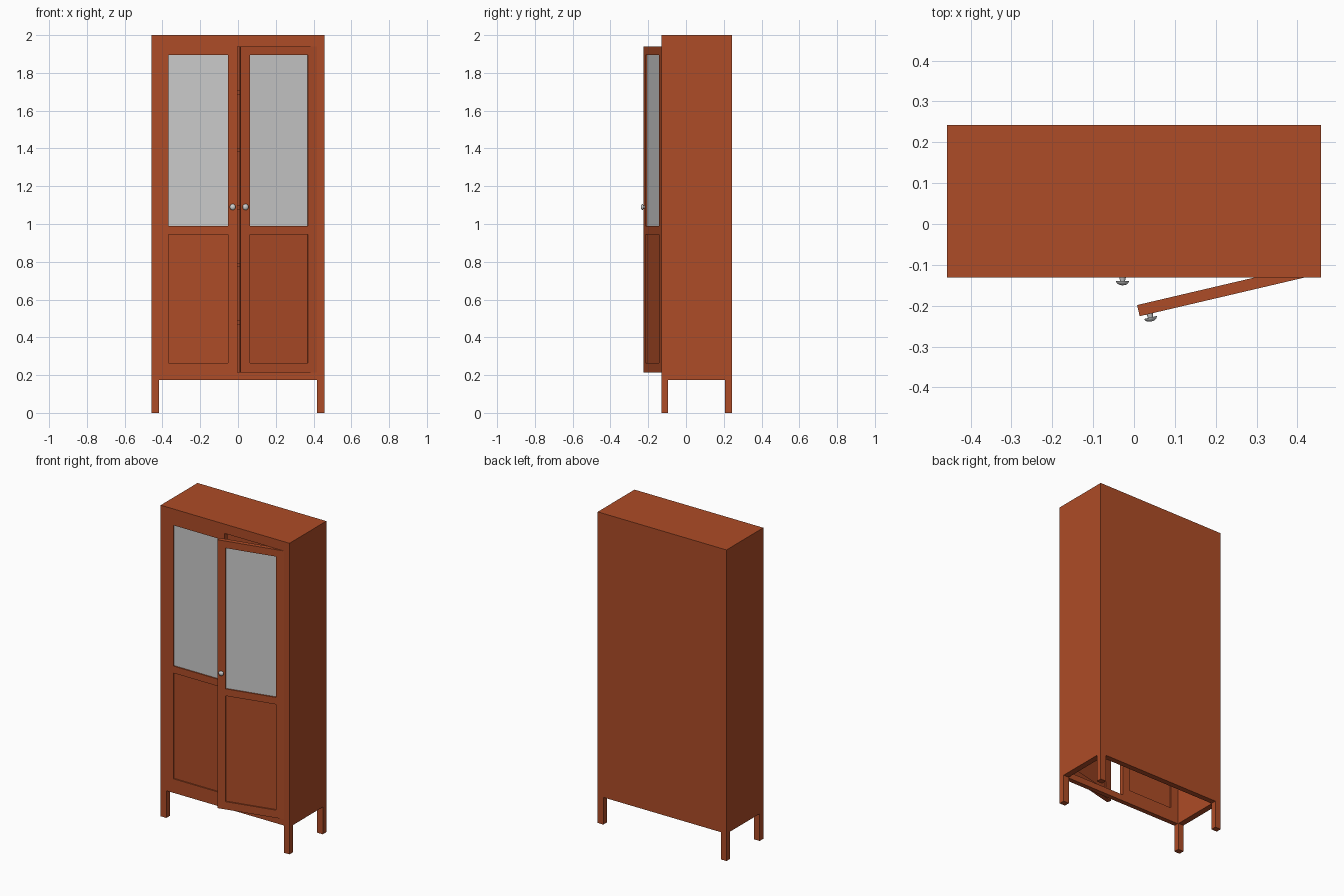
import bpy, bmesh, math
from mathutils import Matrix, Vector

if "Cube" in bpy.data.objects:
    bpy.data.objects.remove(bpy.data.objects["Cube"])


def material(name, rgb):
    m = bpy.data.materials.new(name)
    m.diffuse_color = (*rgb, 1)
    m.use_nodes = True
    m.node_tree.nodes["Principled BSDF"].inputs["Base Color"].default_value = m.diffuse_color
    return m


WOOD = material("red_brown_wood", (0.42, 0.072, 0.02))
GLASS = material("grey_glass", (0.60, 0.60, 0.60))
METAL = material("grey_metal", (0.62, 0.62, 0.62))


def boxes(name, mat, parts, location=(0, 0, 0), angle=0):
    """One object made of boxes, each given as (x0, x1, y0, y1, z0, z1)."""
    bm = bmesh.new()
    for x0, x1, y0, y1, z0, z1 in parts:
        mtx = Matrix.Translation(((x0 + x1) / 2, (y0 + y1) / 2, (z0 + z1) / 2))
        mtx = mtx @ Matrix.Diagonal((abs(x1 - x0), y1 - y0, z1 - z0, 1))
        bmesh.ops.create_cube(bm, size=1, matrix=mtx)
    return finish(name, mat, bm, location, angle)


def finish(name, mat, bm, location=(0, 0, 0), angle=0):
    me = bpy.data.meshes.new(name)
    bm.to_mesh(me)
    bm.free()
    me.materials.append(mat)
    ob = bpy.data.objects.new(name, me)
    ob.location = location
    ob.rotation_euler.z = angle
    bpy.context.collection.objects.link(ob)
    return ob


W, FRONT, BACK = 0.458, -0.131, 0.243    # carcass half width, front and back
BASE, TOP = 0.175, 2.0
SIDE = 0.04                              # side wall thickness
D0, D1 = 0.215, 1.94                     # door opening heights

# Carcass: hollow box, open underneath and at the front
carcass = boxes("carcass", WOOD, [(-W, W, FRONT, BACK, BASE, TOP)])
cutters = [
    boxes("cavity_cutter", WOOD, [(-W + 0.038, W - 0.038, FRONT + 0.03, BACK - 0.035, 0.1, TOP - 0.03)]),
    boxes("opening_cutter", WOOD, [(-W + SIDE, W - SIDE, FRONT - 0.1, FRONT + 0.05, D0, D1)]),
]
for c in cutters:
    c.hide_render = True
    mod = carcass.modifiers.new(c.name, 'BOOLEAN')
    mod.operation, mod.solver, mod.object = 'DIFFERENCE', 'EXACT', c
bpy.context.view_layer.update()
dg = bpy.context.evaluated_depsgraph_get()
cut_mesh = bpy.data.meshes.new_from_object(carcass.evaluated_get(dg))
carcass.modifiers.clear()
carcass.data = cut_mesh
for c in cutters:
    bpy.data.objects.remove(c)

# Legs
for sx, side in ((-1, "left"), (1, "right")):
    for y0, end in ((FRONT, "front"), (BACK - 0.036, "back")):
        boxes(f"{end}_{side}_leg", WOOD, [(sx * W, sx * (W - 0.04), y0, y0 + 0.036, 0, BASE)])

# Shelves
for i in range(1, 6):
    z = BASE + i * (TOP - BASE) / 6
    boxes(f"shelf_{i}", WOOD, [(-W + 0.038, W - 0.038, FRONT + 0.035, BACK - 0.035, z - 0.01, z + 0.01)])


# Round knob turned on its axis, pointing to the front
def knob(name, location, angle):
    profile = [(0, 0), (0.008, 0), (0.006, 0.009), (0.016, 0.009),
               (0.0145, 0.0135), (0.009, 0.0175), (0, 0.0195)]
    bm = bmesh.new()
    vs = [bm.verts.new((r, -d, 0)) for r, d in profile]
    es = [bm.edges.new(p) for p in zip(vs, vs[1:])]
    bmesh.ops.spin(bm, geom=vs + es, cent=(0, 0, 0), axis=(0, 1, 0),
                   angle=2 * math.pi, steps=20)
    bmesh.ops.remove_doubles(bm, verts=bm.verts, dist=1e-5)
    bmesh.ops.recalc_face_normals(bm, faces=bm.faces)
    ob = finish(name, METAL, bm, location, angle)
    bpy.ops.object.select_all(action='DESELECT')
    ob.select_set(True)
    bpy.context.view_layer.objects.active = ob
    bpy.ops.object.shade_smooth_by_angle(angle=math.radians(40))


# Doors, measured from the hinge corner; the right one stands ajar
def door(side, s, angle):
    w, t, st = 0.415, 0.028, 0.05
    hinge = Vector((s * (W - SIDE), FRONT, 0))

    def part(a, b, y0, y1, z0, z1):
        lo, hi = sorted((-s * a, -s * b))
        return (lo, hi, y0, y1, z0, z1)

    frame = [part(0, st, 0, t, D0, D1), part(w - st, w, 0, t, D0, D1)]
    frame += [part(st, w - st, 0, t, a, b)
              for a, b in ((D0, 0.265), (0.945, 0.99), (1.895, D1))]
    boxes(f"{side}_door_frame", WOOD, frame, hinge, angle)
    boxes(f"{side}_door_panel", WOOD, [part(st, w - st, 0.008, 0.02, 0.265, 0.945)], hinge, angle)
    boxes(f"{side}_door_glass", GLASS, [part(st, w - st, 0.008, 0.016, 0.99, 1.895)], hinge, angle)
    offset = Matrix.Rotation(angle, 3, 'Z') @ Vector((-s * (w - 0.025), 0, 1.09))
    knob(f"{side}_door_knob", hinge + offset, angle)


door("left", -1, 0)
door("right", 1, math.radians(13.2))
